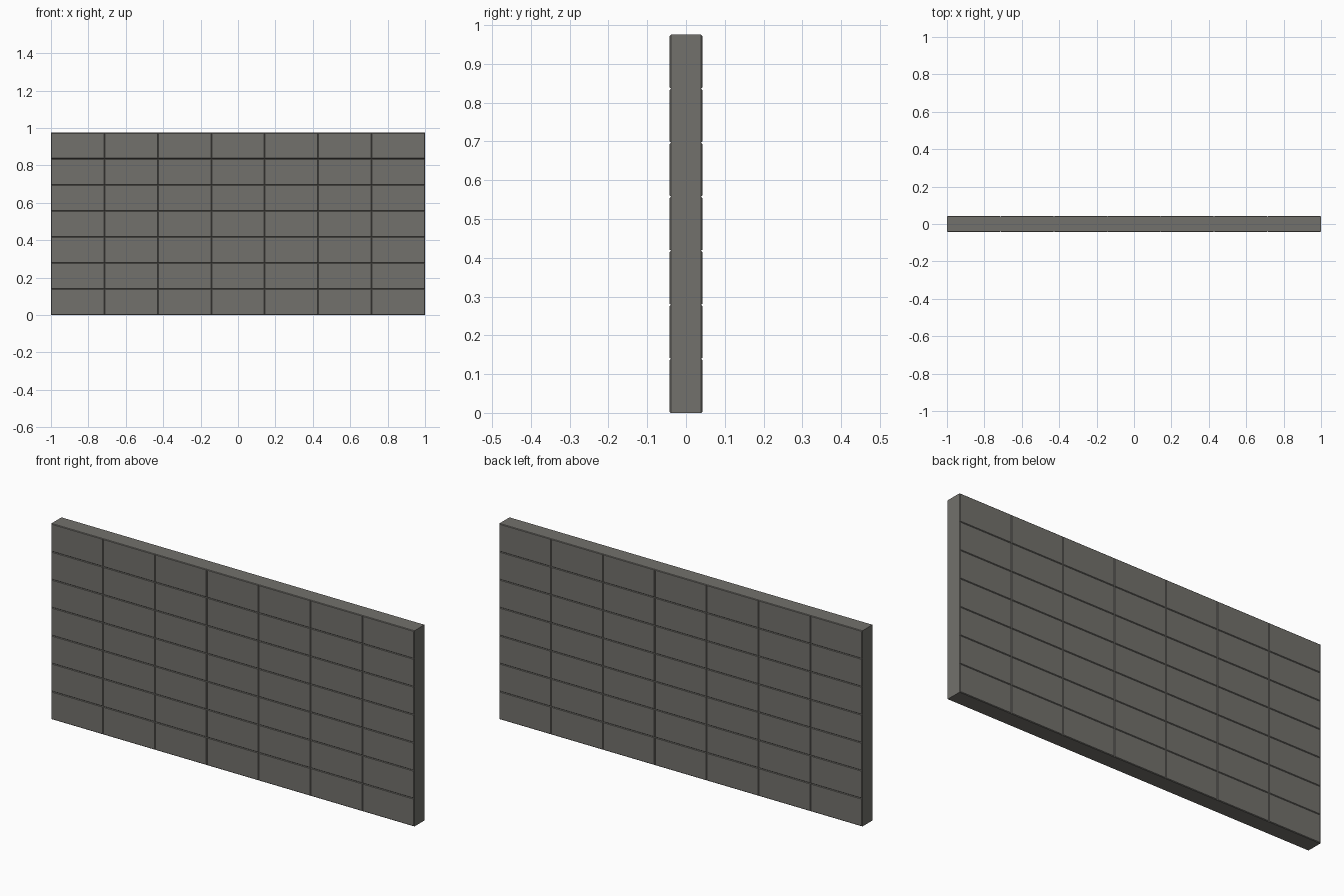
import bpy, bmesh
from mathutils import Vector

if "Cube" in bpy.data.objects:
    bpy.data.objects.remove(bpy.data.objects["Cube"])

W, H, D = 2.0, 0.975, 0.084      # overall size
N = 7                            # blocks per row and per column
GAP, DEPTH = 0.004, 0.003        # half joint width, joint depth

stone = bpy.data.materials.new("grey_stone")
stone.diffuse_color = (0.17, 0.165, 0.15, 1)
stone.use_nodes = True
stone.node_tree.nodes["Principled BSDF"].inputs["Base Color"].default_value = stone.diffuse_color

bm = bmesh.new()
# Solid wall slab
bmesh.ops.create_cube(bm, size=1)
for v in bm.verts:
    v.co = Vector((v.co.x * W, v.co.y * (D - 2 * DEPTH), (v.co.z + 0.5) * H))

# Cut the slab into a grid of blocks
def cut(co, no):
    bmesh.ops.bisect_plane(bm, geom=bm.verts[:] + bm.edges[:] + bm.faces[:],
                           plane_co=co, plane_no=no)

for i in range(1, N):
    cut((-W / 2 + W * i / N, 0, 0), (1, 0, 0))
    cut((0, 0, H * i / N), (0, 0, 1))

# Raise a chamfered block face from every front and back cell
bm.normal_update()
cells = [f for f in bm.faces if abs(f.normal.y) > 0.9]
bmesh.ops.inset_individual(bm, faces=cells, thickness=GAP, depth=DEPTH)

mesh = bpy.data.meshes.new("block_wall")
bm.to_mesh(mesh)
bm.free()
mesh.materials.append(stone)
wall = bpy.data.objects.new("block_wall", mesh)
bpy.context.collection.objects.link(wall)
